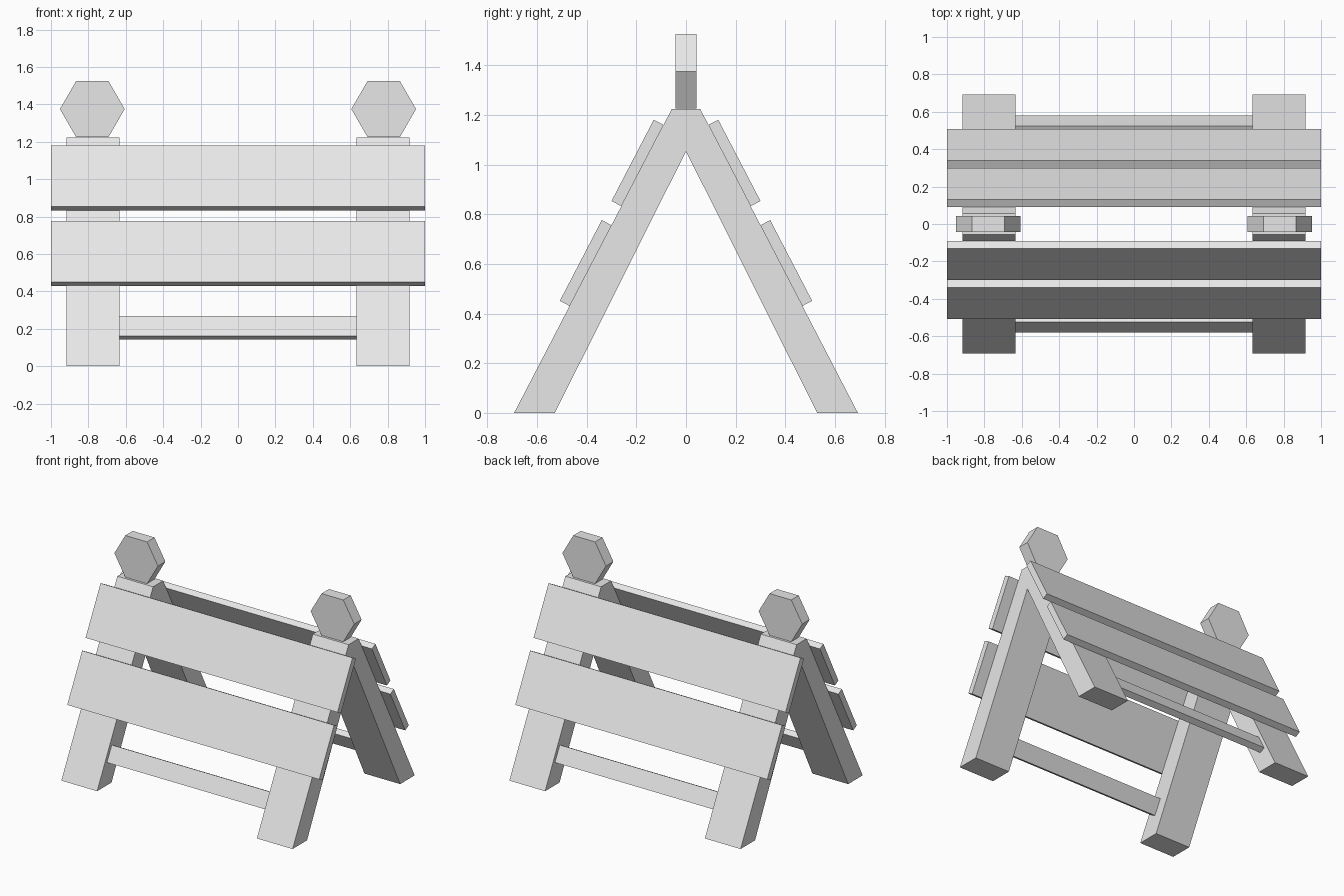
import bpy
import bmesh
import math

cube = bpy.data.objects.get("Cube")
if cube:
    bpy.data.objects.remove(cube, do_unlink=True)

# One plain grey for every part
grey = bpy.data.materials.new("light grey")
grey.use_nodes = True
grey.diffuse_color = (0.8, 0.8, 0.8, 1)
grey.node_tree.nodes["Principled BSDF"].inputs["Base Color"].default_value = (0.8, 0.8, 0.8, 1)


def finish(name, bm):
    bmesh.ops.recalc_face_normals(bm, faces=bm.faces)
    mesh = bpy.data.meshes.new(name)
    bm.to_mesh(mesh)
    bm.free()
    mesh.materials.append(grey)
    obj = bpy.data.objects.new(name, mesh)
    bpy.context.collection.objects.link(obj)
    return obj


def extrude_x(name, profile, x0, x1):
    """Extrude a (y, z) profile from x0 to x1."""
    bm = bmesh.new()
    face = bm.faces.new([bm.verts.new((x0, y, z)) for y, z in profile])
    ext = bmesh.ops.extrude_face_region(bm, geom=[face])["geom"]
    verts = [g for g in ext if isinstance(g, bmesh.types.BMVert)]
    bmesh.ops.translate(bm, verts=verts, vec=(x1 - x0, 0, 0))
    return finish(name, bm)


def board(name, low, high, half_length, thickness, side):
    """Leaning board; low and high are the edges of its outer face."""
    dy, dz = high[0] - low[0], high[1] - low[1]
    length = math.hypot(dy, dz)
    ny, nz = -dz / length * thickness, dy / length * thickness
    outline = [low, high, (high[0] + ny, high[1] + nz), (low[0] + ny, low[1] + nz)]
    extrude_x(name, [(side * y, z) for y, z in outline], -half_length, half_length)


# A-shaped leg frames
half = [(0.692, 0), (0.057, 1.224)]
frame = half + [(-y, z) for y, z in reversed(half)] + [(-0.528, 0), (0, 1.053), (0.528, 0)]
for label, x0, x1 in (("left", 0.634, 0.918), ("right", -0.918, -0.634)):
    extrude_x(label + "_leg_frame", frame, x0, x1)

    # Hexagonal warning lamp standing on the frame
    bm = bmesh.new()
    bmesh.ops.create_cone(bm, cap_ends=True, segments=6, radius1=0.173,
                          radius2=0.173, depth=0.084)
    lamp = finish(label + "_lamp", bm)
    # Two corners of the hexagon point sideways
    corner = max(lamp.data.vertices, key=lambda v: v.co.x).co
    spin = 0 if abs(corner.y) < 0.01 else math.pi / 6
    lamp.rotation_euler = (math.pi / 2, spin, 0)
    lamp.location = (0.779 if x0 > 0 else -0.779, 0, 1.375)

# Wide planks and a low crossbar on both slopes
for label, side in (("front", -1), ("back", 1)):
    board(label + "_upper_plank", (0.300, 0.853), (0.130, 1.180), 1.0, 0.045, side)
    board(label + "_lower_plank", (0.508, 0.451), (0.339, 0.776), 1.0, 0.045, side)
    board(label + "_crossbar", (0.580, 0.163), (0.525, 0.268), 0.636, 0.045, side)
